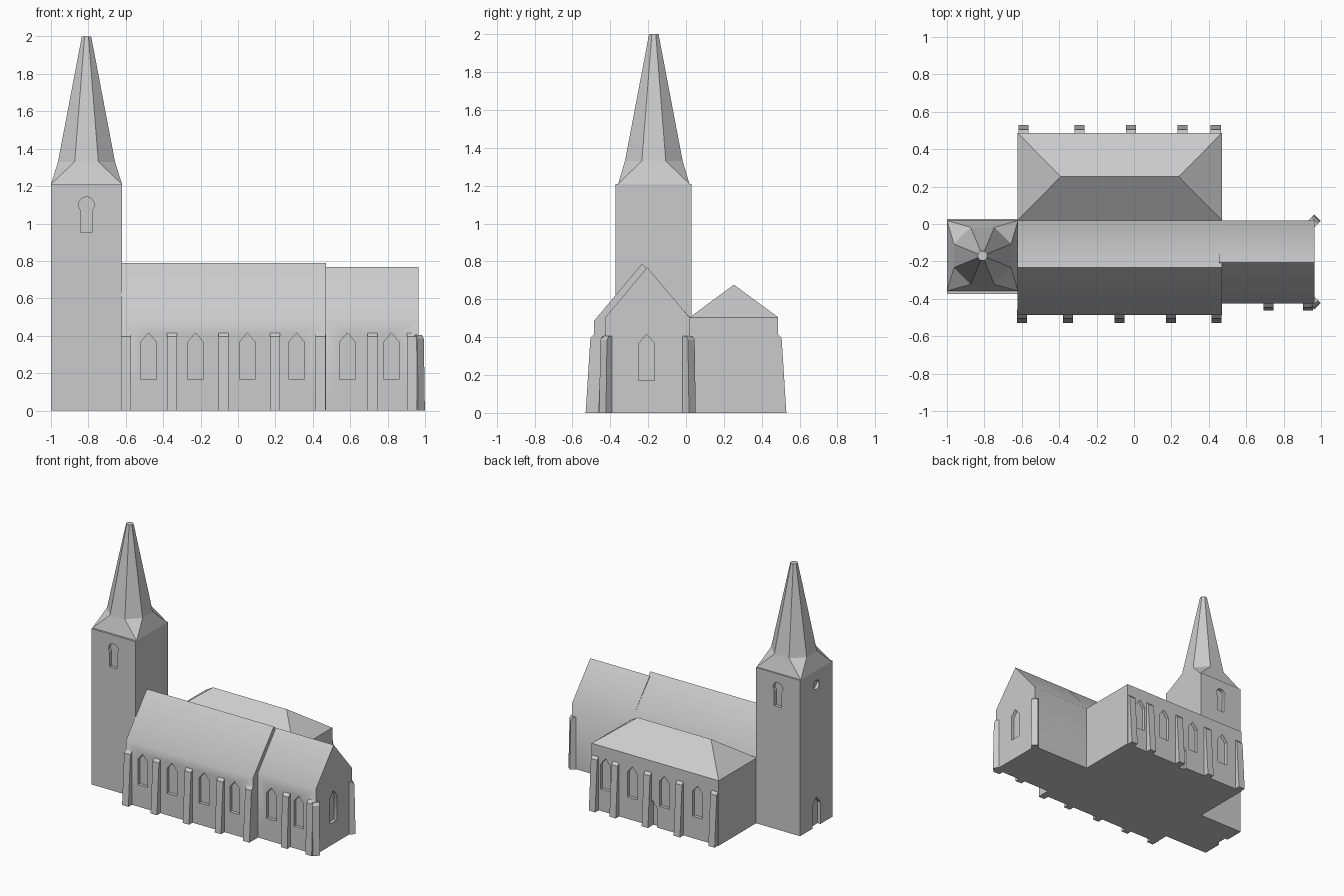
import bpy, bmesh, math
from mathutils import Vector

if "Cube" in bpy.data.objects:
    bpy.data.objects.remove(bpy.data.objects["Cube"])

stone = bpy.data.materials.new("grey_stone")
stone.diffuse_color = (0.6, 0.6, 0.6, 1)
stone.use_nodes = True
stone.node_tree.nodes["Principled BSDF"].inputs["Base Color"].default_value = stone.diffuse_color
UP = Vector((0, 0, 1))
S, N, E, W = (Vector(d) for d in ((0, -1, 0), (0, 1, 0), (1, 0, 0), (-1, 0, 0)))


def finish(name, bm):
    bmesh.ops.recalc_face_normals(bm, faces=bm.faces)
    me = bpy.data.meshes.new(name)
    bm.to_mesh(me)
    bm.free()
    me.materials.append(stone)
    ob = bpy.data.objects.new(name, me)
    bpy.context.collection.objects.link(ob)
    return ob


def add_prism(bm, pts, origin, u, axis, t0, t1):
    """Outline in the (u, up) plane, extruded along axis from t0 to t1."""
    o = Vector(origin)
    rings = [[bm.verts.new(o + u * a + UP * z + axis * t) for a, z in pts] for t in (t0, t1)]
    n = len(pts)
    bm.faces.new(rings[0])
    bm.faces.new(rings[1])
    for i in range(n):
        j = (i + 1) % n
        bm.faces.new((rings[0][i], rings[0][j], rings[1][j], rings[1][i]))


def prism(name, pts, u, axis, t0, t1):
    bm = bmesh.new()
    add_prism(bm, pts, (0, 0, 0), u, axis, t0, t1)
    return finish(name, bm)


# Opening outlines
def pointed(w, z0, z1, z2):
    return [(-w / 2, z0), (w / 2, z0), (w / 2, z1), (0, z2), (-w / 2, z1)]


def arc(r, z, a0, a1, n):
    return [(r * math.cos(math.radians(a0 + (a1 - a0) * i / n)),
             z + r * math.sin(math.radians(a0 + (a1 - a0) * i / n))) for i in range(n + 1)]


WINDOW = pointed(0.085, 0.17, 0.365, 0.415)
KEYHOLE = [(-0.032, 0.955), (0.032, 0.955)] + arc(0.042, 1.1, -40, 220, 12)
ROUND = arc(0.036, 1.1, 0, 337.5, 15)
DOOR = pointed(0.1, -0.05, 0.17, 0.23)
SIDE_DOOR = pointed(0.07, -0.05, 0.15, 0.2)


def shade(ob, angle):
    for o in bpy.context.selected_objects:
        o.select_set(False)
    bpy.context.view_layer.objects.active = ob
    ob.select_set(True)
    bpy.ops.object.shade_smooth_by_angle(angle=math.radians(angle))


def recess(ob, openings, depth=0.025):
    """Cut shallow niches; each opening is (outline, wall point, outward direction)."""
    bm = bmesh.new()
    for pts, point, out in openings:
        add_prism(bm, pts, point, UP.cross(out), out, -depth, 0.06)
    cutter = finish("opening_cutter", bm)
    cutter.hide_render = True
    mod = ob.modifiers.new("openings", 'BOOLEAN')
    mod.operation = 'DIFFERENCE'
    mod.solver = 'EXACT'
    mod.object = cutter
    bpy.context.view_layer.objects.active = ob
    bpy.ops.object.modifier_apply(modifier=mod.name)
    bpy.data.objects.remove(cutter)


def buttresses(name, spots, base, top, height, width=0.054):
    """Tapering piers; each spot is (wall point, outward direction)."""
    bm = bmesh.new()
    prof = [(-0.03, 0), (base, 0), (top, height - 0.02), (0, height), (-0.03, height)]
    for point, out in spots:
        out = Vector(out).normalized()
        add_prism(bm, prof, point, out, UP.cross(out), -width / 2, width / 2)
    return finish(name, bm)


# Nave with gabled roof
nave = prism("nave", [(-0.487, 0), (0.02, 0), (0.02, 0.505), (-0.232, 0.788), (-0.487, 0.485)],
             N, E, -0.622, 0.47)
recess(nave, [(WINDOW, (x, -0.487, 0), S) for x in (-0.478, -0.227, 0.05, 0.313)])
shade(nave, 43)

# Chancel, a little lower and narrower
chancel = prism("chancel", [(-0.425, 0), (0.018, 0), (0.018, 0.505), (-0.205, 0.768), (-0.425, 0.505)],
                N, E, 0.455, 0.966)
recess(chancel, [(WINDOW, (x, -0.425, 0), S) for x in (0.585, 0.82)]
       + [(WINDOW, (0.966, -0.208, 0), E)])
shade(chancel, 43)

# North aisle with hipped roof
bm = bmesh.new()
lo, hi = [[bm.verts.new((x, y, z)) for x, y in
           ((-0.622, 0.02), (0.47, 0.02), (0.47, 0.487), (-0.622, 0.487))] for z in (0, 0.505)]
ra, rb = bm.verts.new((-0.392, 0.253, 0.677)), bm.verts.new((0.239, 0.253, 0.677))
bm.faces.new(lo)
for i in range(4):
    j = (i + 1) % 4
    bm.faces.new((lo[i], lo[j], hi[j], hi[i]))
for f in ((hi[0], hi[1], rb, ra), (hi[1], hi[2], rb), (hi[2], hi[3], ra, rb), (hi[3], hi[0], ra)):
    bm.faces.new(f)
aisle = finish("north_aisle", bm)
recess(aisle, [(WINDOW, (x, 0.487, 0), N) for x in (-0.44, -0.155, 0.12, 0.35)]
       + [(SIDE_DOOR, (-0.055, 0.487, 0), N)])

# Tower with belfry openings and west door
tower = prism("tower", [(-1, 0), (-0.62, 0), (-0.62, 1.21), (-1, 1.21)], E, N, -0.373, 0.028)
recess(tower, [(KEYHOLE, (-0.81, -0.373, 0), S), (KEYHOLE, (-0.81, 0.028, 0), N),
               (ROUND, (-1, -0.172, 0), W), (DOOR, (-1, -0.172, 0), W)])

# Broach spire: square base, octagonal shaft, blunt tip
bm = bmesh.new()
cx, cy = -0.81, -0.17


def octagon(r, z):
    return [bm.verts.new((cx + r * math.cos(math.radians(22.5 + 45 * i)),
                          cy + r * math.sin(math.radians(22.5 + 45 * i)), z)) for i in range(8)]


square = [bm.verts.new((cx + 0.19 * sx, cy + 0.188 * sy, 1.21))
          for sx, sy in ((1, 1), (-1, 1), (-1, -1), (1, -1))]
waist, tip = octagon(0.165, 1.33), octagon(0.027, 2.0)
bm.faces.new(square)
bm.faces.new(tip)
for i in range(8):
    j = (i + 1) % 8
    bm.faces.new((waist[i], waist[j], tip[j], tip[i]))
for k in range(4):
    a, b, c = waist[2 * k], waist[2 * k + 1], waist[(2 * k + 2) % 8]
    bm.faces.new((square[k], b, a))
    bm.faces.new((square[k], square[(k + 1) % 4], c, b))
finish("spire", bm)

# Buttresses along each wall and on the chancel corners
buttresses("nave_buttresses", [((x, -0.487, 0), S) for x in (-0.598, -0.353, -0.077, 0.198, 0.442)],
           0.043, 0.018, 0.415)
buttresses("aisle_buttresses", [((x, 0.487, 0), N) for x in (-0.59, -0.292, -0.017, 0.26, 0.437)],
           0.043, 0.018, 0.415)
buttresses("chancel_buttresses", [((x, -0.425, 0), S) for x in (0.72, 0.93)], 0.038, 0.022, 0.415)
buttresses("corner_buttresses", [((0.966, -0.425, 0), (1, -1, 0)), ((0.966, 0.018, 0), (1, 1, 0))],
           0.022, 0.014, 0.405, 0.05)
